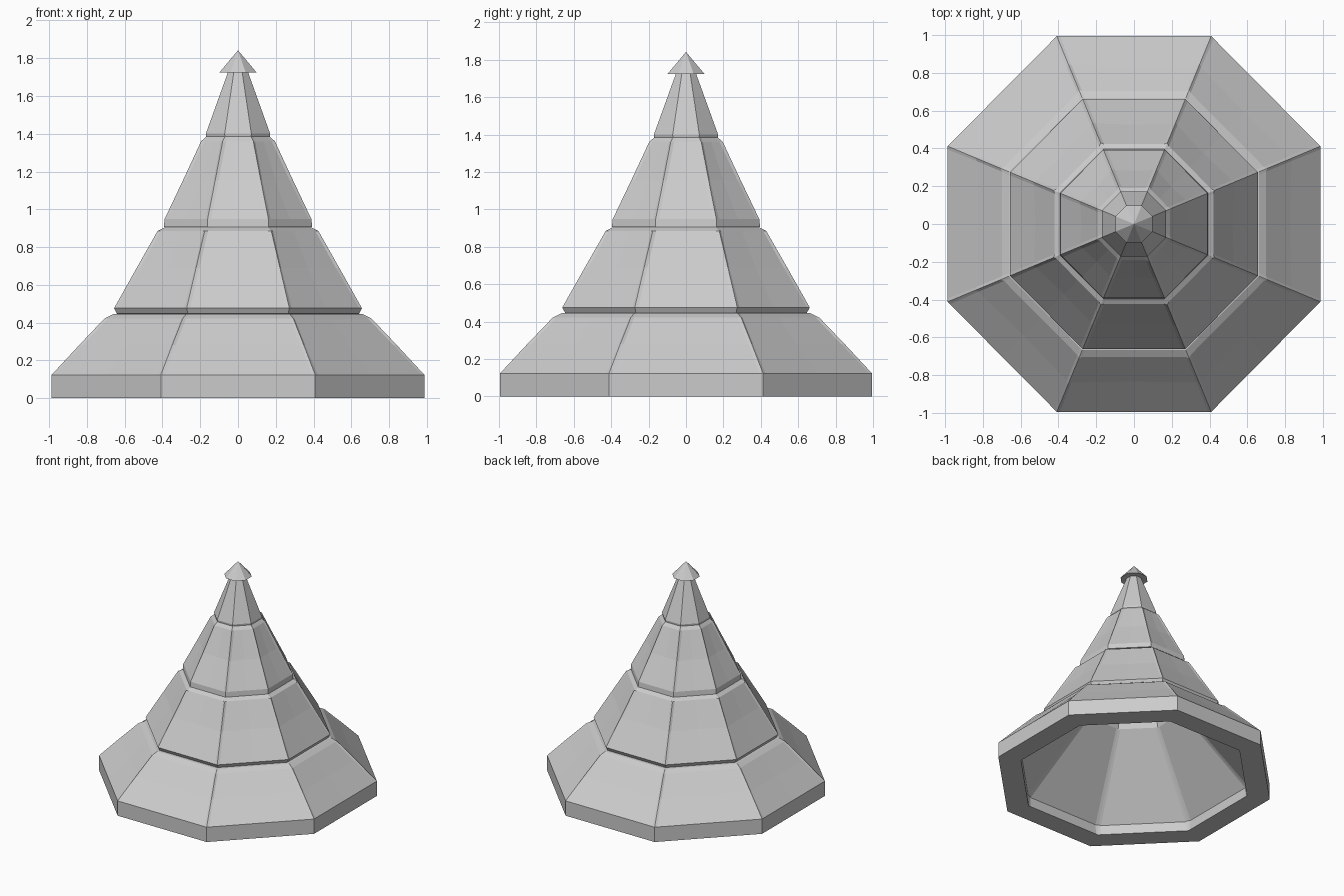
import bpy, math
from mathutils import Vector

if "Cube" in bpy.data.objects:
    bpy.data.objects.remove(bpy.data.objects["Cube"])

SIDES = 8
HALF = math.tan(math.pi / SIDES)


def ring(a, z, sag=0.0, ridge=0.0):
    """Octagon ring: corner, near-corner, sagging middle, near-corner per side."""
    pts = []
    for s in range(SIDES):
        t = s * math.tau / SIDES
        n = Vector((math.cos(t), math.sin(t), 0))
        d = Vector((-math.sin(t), math.cos(t), 0))
        h = a * HALF
        e = max(h - 0.018, h * 0.6)
        for u, off in ((-h, 0), (-e, -ridge), (0, -ridge - sag), (e, -ridge)):
            p = n * (a + off) + d * u
            pts.append(Vector((p.x * 1.002, p.y * 1.01, z)))
    return pts


def loft(name, rings):
    n = 4 * SIDES
    verts = [p for r in rings for p in r]
    faces = []
    for k in range(len(rings) - 1):
        for i in range(n):
            j = (i + 1) % n
            faces.append((k * n + i, k * n + j, (k + 1) * n + j, (k + 1) * n + i))
    last = (len(rings) - 1) * n
    faces.append(tuple(reversed(range(n))))        # ceiling inside
    faces.append(tuple(range(last, last + n)))     # tip under the cap
    mesh = bpy.data.meshes.new(name)
    mesh.from_pydata(verts, [], faces)
    obj = bpy.data.objects.new(name, mesh)
    bpy.context.collection.objects.link(obj)
    return obj


# Roof shell: (apothem, height, middle sag, corner ridge height)
inside = [
    (0.03, 1.63, 0, 0), (0.11, 1.38, 0, 0), (0.27, 0.92, 0, 0),
    (0.36, 0.64, 0, 0), (0.81, 0.08, 0, -0.012), (0.82, 0.0, 0, 0),
]
bottom_tier = [
    (0.985, 0.0, 0, 0), (0.985, 0.123, 0, 0),
    (0.84, 0.28, 0.006, 0.008), (0.705, 0.422, 0, 0.008),
    (0.66, 0.445, 0, 0), (0.635, 0.446, 0, 0),
]
middle_tier = [
    (0.64, 0.447, 0, 0), (0.655, 0.476, 0, 0),
    (0.535, 0.69, 0.006, 0.008), (0.425, 0.885, 0, 0.006), (0.385, 0.905, 0, 0),
]
upper_tier = [
    (0.392, 0.907, 0, 0), (0.388, 0.948, 0, 0),
    (0.29, 1.155, 0.005, 0.007), (0.195, 1.36, 0, 0.005), (0.168, 1.385, 0, 0),
]
top_tier = [(0.17, 1.40, 0, 0), (0.05, 1.735, 0, 0)]
loft("stepped_roof", [ring(*p) for p in
                      inside + bottom_tier + middle_tier + upper_tier + top_tier])

# Small eight-sided cap on the peak
bpy.ops.mesh.primitive_cone_add(vertices=SIDES, radius1=0.098 / math.cos(math.pi / SIDES),
                                radius2=0, depth=0.117,
                                location=(0, 0, 1.725 + 0.0585),
                                rotation=(0, 0, math.pi / SIDES))
bpy.context.object.name = "peak_cap"
